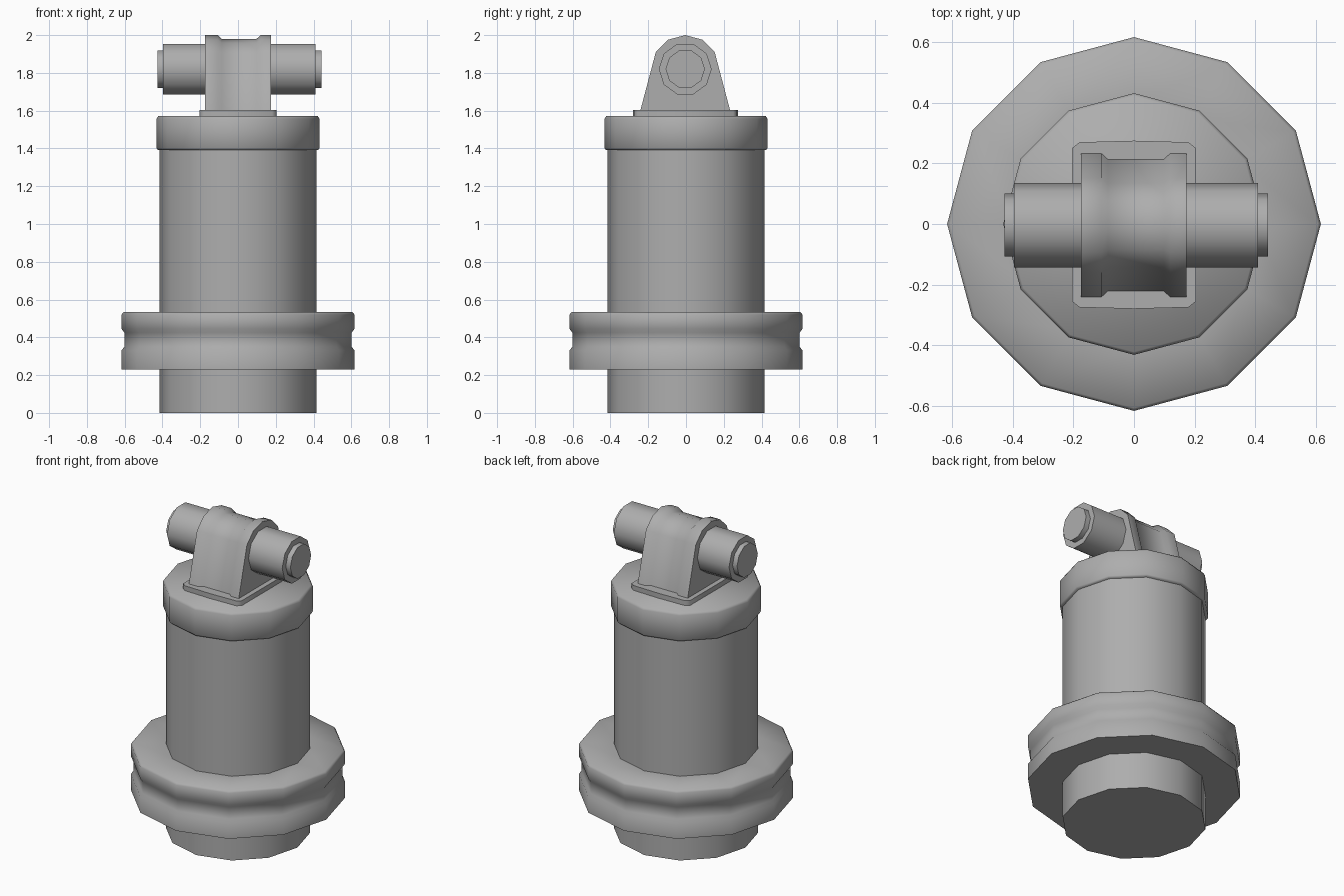
import bpy, bmesh
from math import sin, cos, pi, radians

if "Cube" in bpy.data.objects:
    bpy.data.objects.remove(bpy.data.objects["Cube"])

SIDES = 12

# Mid grey finish shared by all parts
grey = bpy.data.materials.new("mid_grey")
grey.diffuse_color = (0.42, 0.42, 0.42, 1)
grey.use_nodes = True
grey.node_tree.nodes["Principled BSDF"].inputs["Base Color"].default_value = grey.diffuse_color


def loft(name, rings, closed=False, angle=62):
    """Skin a list of equal-length point loops; cap the ends or join last to first."""
    bm = bmesh.new()
    loops = [[bm.verts.new(p) for p in ring] for ring in rings]
    n = len(loops[0])
    pairs = list(zip(loops, loops[1:]))
    if closed:
        pairs.append((loops[-1], loops[0]))
    else:
        bm.faces.new(loops[0])
        bm.faces.new(loops[-1])
    for a, b in pairs:
        for i in range(n):
            j = (i + 1) % n
            bm.faces.new((a[i], a[j], b[j], b[i]))
    bmesh.ops.recalc_face_normals(bm, faces=bm.faces)
    mesh = bpy.data.meshes.new(name)
    bm.to_mesh(mesh)
    bm.free()
    mesh.materials.append(grey)
    obj = bpy.data.objects.new(name, mesh)
    bpy.context.collection.objects.link(obj)
    bpy.ops.object.select_all(action='DESELECT')
    obj.select_set(True)
    bpy.context.view_layer.objects.active = obj
    bpy.ops.object.shade_smooth_by_angle(angle=radians(angle))
    return obj


def circle(r, sides=SIDES):
    return [(r * cos(2 * pi * i / sides), r * sin(2 * pi * i / sides)) for i in range(sides)]


def turned(name, profile, closed=False):
    """Twelve-sided turned part about z from (radius, z) points."""
    return loft(name, [[(x, y, z) for x, y in circle(r)] for r, z in profile], closed)


# Main cylinder
turned("body", [(0.415, 0), (0.415, 1.40)])

# Grooved collar around the lower body
turned("collar", [(0.405, 0.231), (0.617, 0.231), (0.617, 0.33), (0.602, 0.35),
                  (0.602, 0.425), (0.617, 0.445), (0.617, 0.52), (0.607, 0.533),
                  (0.405, 0.533)], closed=True)

# Top cap with softened rims
turned("cap", [(0.424, 1.392), (0.432, 1.402), (0.432, 1.557), (0.422, 1.572)])

# Mounting plate with chamfered corners and slightly bowed ends
half = [(0.205, 0.25), (0.18, 0.27), (0, 0.275), (-0.18, 0.27), (-0.205, 0.25)]
plate = half + [(-x, -y - 0.005) for x, y in half]
loft("mounting_plate", [[(x, y, z) for x, y in plate] for z in (1.565, 1.603)])

# Bracket: tapered sides under a rounded top, with a recessed middle band
PIN_Y, PIN_Z = -0.004, 1.82


def bracket_section(x, inset):
    r = 0.18 - inset
    arc = [(x, PIN_Y + r * sin(radians(a)), PIN_Z + r * cos(radians(a)))
           for a in range(-60, 61, 30)]
    w = 0.238 - inset
    return [(x, PIN_Y - w, 1.60)] + arc + [(x, PIN_Y + w, 1.60)]


loft("bracket", [bracket_section(x, d) for x, d in
                 [(-0.175, 0), (-0.108, 0), (-0.086, 0.02),
                  (0.098, 0.02), (0.12, 0), (0.174, 0)]])

# Ten-sided cross pin with stepped ends
loft("cross_pin", [[(x, PIN_Y + u, PIN_Z + v) for u, v in circle(r, 10)] for x, r in
                   [(-0.427, 0.104), (-0.396, 0.104), (-0.396, 0.14),
                    (0.41, 0.14), (0.41, 0.104), (0.442, 0.104)]])
